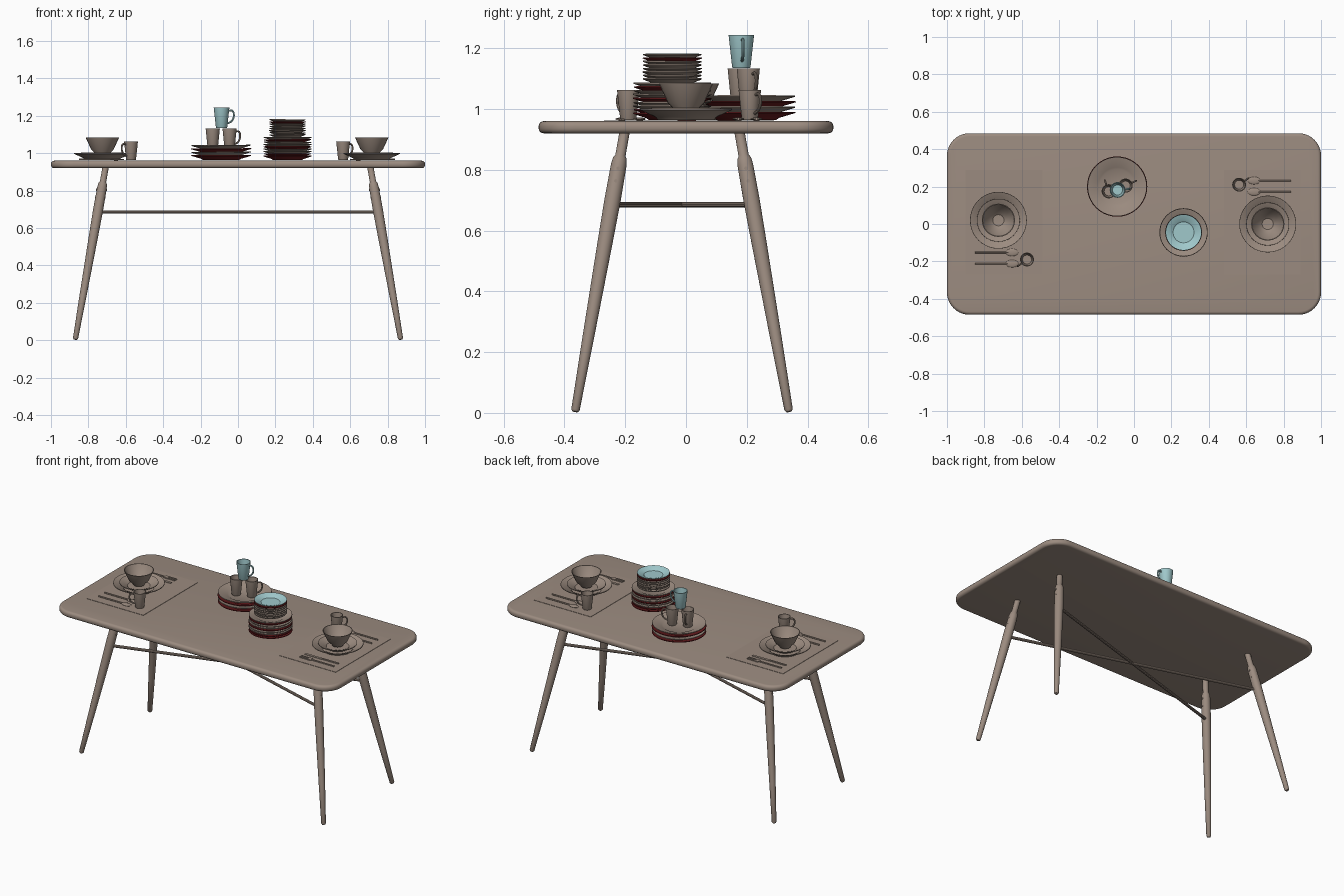
import bpy, bmesh, math, random
from mathutils import Matrix, Vector

random.seed(4)
cube = bpy.data.objects.get("Cube")
if cube:
    bpy.data.objects.remove(cube, do_unlink=True)


def material(name, rgb):
    m = bpy.data.materials.new(name)
    m.use_nodes = True
    m.diffuse_color = (*rgb, 1)
    m.node_tree.nodes["Principled BSDF"].inputs["Base Color"].default_value = (*rgb, 1)
    return m


TAUPE = material("warm taupe", (0.33, 0.26, 0.215))
RED = material("dark red", (0.15, 0.012, 0.014))
BLUE = material("pale blue", (0.35, 0.58, 0.60))

TOP = 0.96          # table surface height
I = Matrix.Identity(4)


def at(x, y, z=0.0):
    return Matrix.Translation((x, y, z))


def finish(name, bm, matrix=I, mats=(TAUPE,), angle=35):
    bm.transform(matrix)
    bmesh.ops.recalc_face_normals(bm, faces=bm.faces)
    mesh = bpy.data.meshes.new(name)
    bm.to_mesh(mesh)
    bm.free()
    for m in mats:
        mesh.materials.append(m)
    for p in mesh.polygons:
        p.use_smooth = True
    mesh.set_sharp_from_angle(angle=math.radians(angle))
    obj = bpy.data.objects.new(name, mesh)
    bpy.context.collection.objects.link(obj)
    return obj


def lathe(name, profile, matrix=I, mats=(TAUPE,), inner_from=99, n=32):
    """Spin (radius, height) points; segments from inner_from on use the second material."""
    bm = bmesh.new()
    rings = [[bm.verts.new((r * math.cos(a), r * math.sin(a), z))
              for a in (2 * math.pi * k / n for k in range(n))] for r, z in profile]
    for i in range(len(rings) - 1):
        a, b = rings[i], rings[i + 1]
        for k in range(n):
            j = (k + 1) % n
            f = bm.faces.new((a[k], a[j], b[j], b[k]))
            f.material_index = int(i >= inner_from)
    bmesh.ops.remove_doubles(bm, verts=bm.verts, dist=1e-5)
    return finish(name, bm, matrix, mats)


def box(name, x0, x1, y0, y1, z0, z1, matrix=I):
    bm = bmesh.new()
    size = Matrix.Diagonal((x1 - x0, y1 - y0, z1 - z0, 1))
    bmesh.ops.create_cube(bm, size=1, matrix=at((x0 + x1) / 2, (y0 + y1) / 2, (z0 + z1) / 2) @ size)
    return finish(name, bm, matrix)


def tube(name, points, radius, matrix=I, mat=TAUPE):
    """Round rod through points, turned into a mesh."""
    curve = bpy.data.curves.new(name, "CURVE")
    curve.dimensions = "3D"
    curve.bevel_depth, curve.bevel_resolution = radius, 3
    curve.use_fill_caps = True
    curve.resolution_u = 6
    s = curve.splines.new("BEZIER")
    s.bezier_points.add(len(points) - 1)
    for bp, p in zip(s.bezier_points, points):
        bp.co = p
        bp.handle_left_type = bp.handle_right_type = "AUTO"
    tmp = bpy.data.objects.new(name + "_path", curve)
    bpy.context.collection.objects.link(tmp)
    bpy.context.view_layer.update()
    mesh = bpy.data.meshes.new_from_object(tmp.evaluated_get(bpy.context.evaluated_depsgraph_get()))
    bm = bmesh.new()
    bm.from_mesh(mesh)
    bpy.data.objects.remove(tmp, do_unlink=True)
    bpy.data.meshes.remove(mesh)
    return finish(name, bm, matrix, (mat,))


# Table top: rounded corners, then softened rims
bm = bmesh.new()
bmesh.ops.create_cube(bm, size=1, matrix=at(0, 0, 0.94) @ Matrix.Diagonal((2, 0.97, 0.04, 1)))
upright = [e for e in bm.edges if abs(e.verts[0].co.z - e.verts[1].co.z) > 0.01]
bmesh.ops.bevel(bm, geom=upright, offset=0.12, segments=10, profile=0.5, affect="EDGES")
rims = [e for e in bm.edges if abs(e.verts[0].co.z - e.verts[1].co.z) < 0.001]
bmesh.ops.bevel(bm, geom=rims, offset=0.017, segments=5, profile=0.5, affect="EDGES")
finish("table_top", bm)

# Legs: tapered shaft, round shoulder and slim neck, with pegs
YC = -0.013
for sx in (-1, 1):
    for sy in (-1, 1):
        foot = Vector((sx * 0.87, YC + sy * 0.352, 0.003))
        head = Vector((sx * 0.707, YC + sy * 0.188, 0.93))
        axis = head - foot
        L = axis.length
        m = Matrix.Translation(foot) @ axis.to_track_quat("Z", "Y").to_matrix().to_4x4()
        lathe("leg", [(0, 0), (0.009, 0.001), (0.014, 0.008), (0.019, 0.25 * L), (0.025, 0.6 * L),
                      (0.027, 0.75 * L), (0.026, 0.875 * L), (0.023, 0.9 * L), (0.017, 0.91 * L),
                      (0.017, L), (0, L)], m, n=20)
        for t in (0.82, 0.865):
            p = foot + axis * t
            tube("leg_peg", [p - Vector((0.029, 0, 0)), p + Vector((0.029, 0, 0))], 0.006)

# Crossed stretchers between opposite legs
for s in (-1, 1):
    tube("stretcher", [(-0.745, YC - s * 0.225, 0.685), (0.745, YC + s * 0.225, 0.685)], 0.009)


def plate(name, r, h, matrix, mat=TAUPE, inside=None):
    lathe(name, [(0, 0), (0.6 * r, 0), (0.66 * r, 0.3 * h), (r, h), (r * 0.995, h + 0.004),
                 (0.65 * r, 0.3 * h + 0.005), (0.58 * r, 0.005), (0, 0.005)],
          matrix, (mat, inside or mat), inner_from=4, n=40)


def mug(name, matrix, turn, h=0.1, r=0.037, mat=TAUPE):
    lathe(name, [(0, 0), (0.66 * r, 0), (0.72 * r, 0.004), (r, h), (r - 0.004, h),
                 (0.64 * r, 0.008), (0, 0.008)], matrix, (mat,))
    k = h / 0.1
    tube(name + "_handle", [(r * 0.92, 0, 0.084 * k), (r + 0.015, 0, 0.085 * k), (r + 0.024, 0, 0.066 * k),
                            (r + 0.014, 0, 0.036 * k), (r * 0.75, 0, 0.022 * k)],
         0.005, matrix @ Matrix.Rotation(math.radians(turn), 4, "Z"), mat)


def spoon(y, m):
    z = TOP + 0.007
    tube("spoon_handle", [(-0.85, y, z), (-0.76, y, z), (-0.67, y, z)], 0.0045, m)
    bm = bmesh.new()
    bmesh.ops.create_uvsphere(bm, u_segments=16, v_segments=8, radius=1,
                              matrix=at(-0.652, y, z) @ Matrix.Diagonal((0.034, 0.02, 0.005, 1)))
    finish("spoon_bowl", bm, m)


# Two facing place settings, the second turned half round
pivot = at(-0.005, 0.01)
for m in (I, pivot @ Matrix.Rotation(math.pi, 4, "Z") @ pivot.inverted()):
    box("placemat", -0.9, -0.49, -0.27, 0.29, TOP - 0.002, TOP + 0.002, m)
    plate("dinner_plate", 0.152, 0.034, m @ at(-0.725, 0.02, TOP + 0.003))
    plate("side_plate", 0.115, 0.025, m @ at(-0.725, 0.02, TOP + 0.016))
    lathe("bowl", [(0, 0), (0.032, 0), (0.036, 0.008), (0.06, 0.032), (0.089, 0.095), (0.085, 0.095),
                   (0.056, 0.034), (0.03, 0.012), (0, 0.01)], m @ at(-0.725, 0.02, TOP + 0.028), n=24)
    mug("mug", m @ at(-0.572, -0.19, TOP + 0.003), 215)
    for y in (-0.152, -0.212):
        spoon(y, m)
    z0, z1 = TOP + 0.003, TOP + 0.009
    # Fork with three tines
    box("fork_handle", -0.85, -0.69, 0.231, 0.239, z0, z1, m)
    box("fork_neck", -0.69, -0.665, 0.222, 0.248, z0, z1, m)
    for d in (-0.01, 0, 0.01):
        box("fork_tine", -0.665, -0.61, 0.233 + d, 0.237 + d, z0, z1, m)
    # Knife
    box("knife_handle", -0.85, -0.73, 0.184, 0.194, z0, z1, m)
    box("knife_blade", -0.73, -0.61, 0.18, 0.196, z0, z1 - 0.003, m)


def stack(name, x, y, z, count, pitch, r, h, reds, inside=None):
    for i in range(count):
        tilt = Matrix.Rotation(random.uniform(-0.015, 0.015), 4, random.choice("XY"))
        plate(name, r * random.uniform(0.97, 1.0), h, at(x, y, z + i * pitch) @ tilt,
              RED if i in reds else TAUPE, inside if i == count - 1 else None)


# Tall plate pile: large plates below, small ones above, blue-lined on top
stack("pile_large_plate", 0.265, -0.045, TOP + 0.003, 9, 0.0125, 0.13, 0.02, {0, 1, 4, 7})
stack("pile_small_plate", 0.265, -0.045, 1.079, 8, 0.0115, 0.099, 0.018, {6}, BLUE)

# Wide plates carrying a pyramid of mugs
stack("serving_plate", -0.09, 0.2, TOP + 0.003, 4, 0.018, 0.163, 0.023, {0, 2})
mug("stacked_mug_left", at(-0.135, 0.175, 1.023), 110, 0.11, 0.038)
mug("stacked_mug_right", at(-0.045, 0.205, 1.023), 25, 0.11, 0.038)
mug("blue_mug", at(-0.088, 0.182, 1.134), 5, 0.11, 0.042, BLUE)
